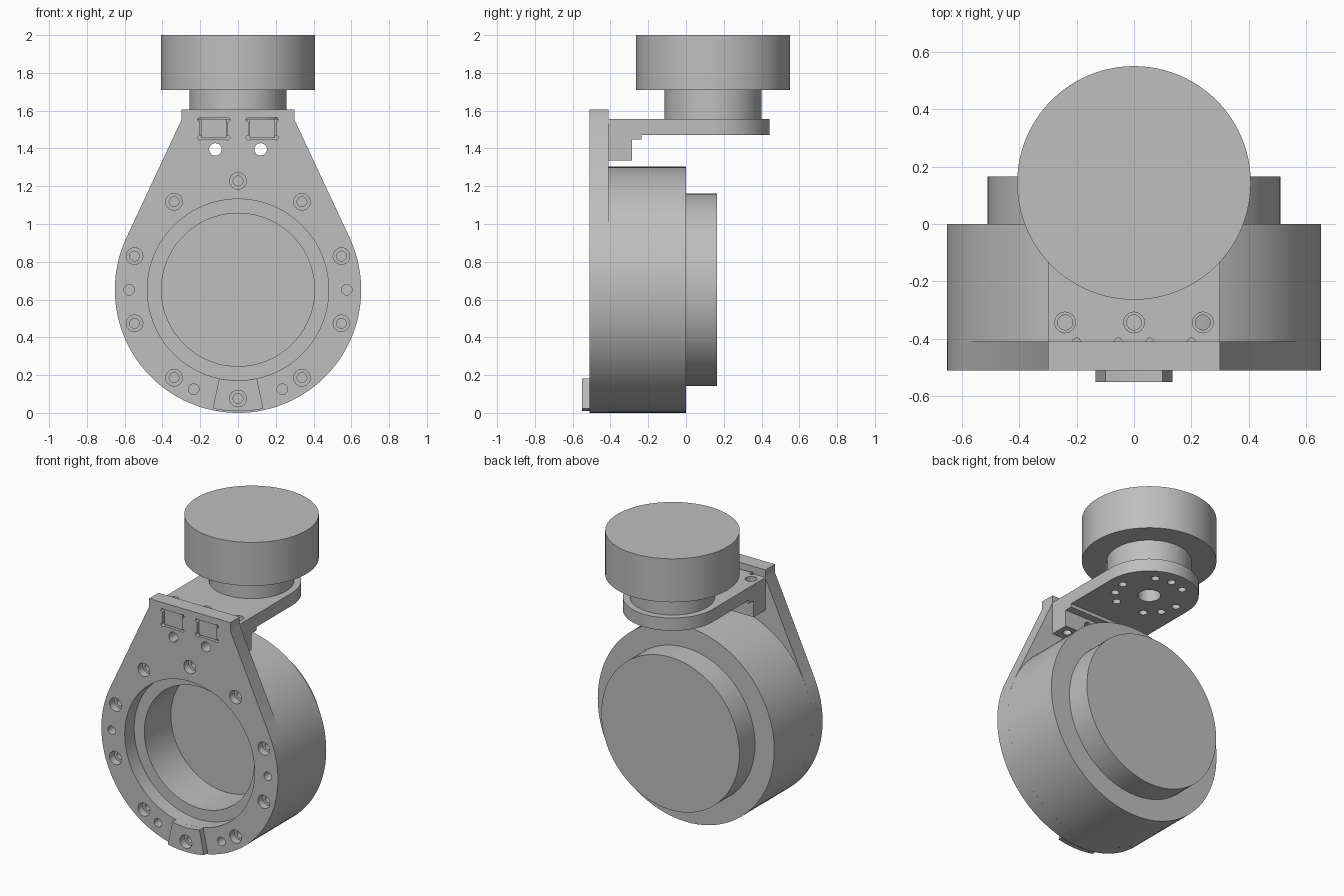
import bpy, bmesh
from math import sin, cos, pi, radians
from mathutils import Matrix, Vector

if "Cube" in bpy.data.objects:
    bpy.data.objects.remove(bpy.data.objects["Cube"])

grey = bpy.data.materials.new("plain grey")
grey.use_nodes = True
grey.diffuse_color = (0.52, 0.52, 0.52, 1)
grey.node_tree.nodes["Principled BSDF"].inputs["Base Color"].default_value = (0.52, 0.52, 0.52, 1)

CZ = 0.652                      # height of the ring axis
R = 0.652                       # outer radius of housing and face plate
FRONT, SEAT, REAR = -0.51, -0.41, 0.0
HUB_Y = 0.143                   # axis of the upper drum
DECK_LOW, DECK_TOP = 1.47, 1.555
HALF = 0.3                      # half width of the bracket
ALONG_Y = Matrix.Rotation(-pi / 2, 4, 'X')


def finish(name, bm):
    bmesh.ops.remove_doubles(bm, verts=bm.verts, dist=1e-5)
    bmesh.ops.recalc_face_normals(bm, faces=bm.faces)
    mesh = bpy.data.meshes.new(name)
    bm.to_mesh(mesh)
    bm.free()
    mesh.materials.append(grey)
    ob = bpy.data.objects.new(name, mesh)
    bpy.context.collection.objects.link(ob)
    return ob


def lathe(name, profile, matrix, steps=96):
    """Revolve (radius, height) points about local z, then place."""
    bm = bmesh.new()
    vs = [bm.verts.new((r, 0, h)) for r, h in profile]
    es = [bm.edges.new(p) for p in zip(vs, vs[1:])]
    bmesh.ops.spin(bm, geom=vs + es, axis=(0, 0, 1), cent=(0, 0, 0),
                   angle=2 * pi, steps=steps)
    bm.transform(matrix)
    return finish(name, bm)


def prism(name, points, push):
    """Extrude a flat outline of 3D points."""
    bm = bmesh.new()
    face = bm.faces.new([bm.verts.new(p) for p in points])
    out = bmesh.ops.extrude_face_region(bm, geom=[face])["geom"]
    bmesh.ops.translate(bm, vec=Vector(push),
                        verts=[v for v in out if isinstance(v, bmesh.types.BMVert)])
    # the extrusion leaves the source face in place as the opposite cap
    return finish(name, bm)


def box(name, x0, x1, y0, y1, z0, z1):
    return prism(name, [(x0, y0, z0), (x1, y0, z0), (x1, y1, z0), (x0, y1, z0)],
                 (0, 0, z1 - z0))


def arc(r, start, end, n):
    for i in range(n + 1):
        a = radians(start + (end - start) * i / n)
        yield r * cos(a), r * sin(a)


def drill_y(x, z, r, y0, y1):
    return lathe("drill", [(0, y0), (r, y0), (r, y1), (0, y1)],
                 Matrix.Translation((x, 0, z)) @ ALONG_Y, 24)


def drill_z(x, y, r, z0, z1):
    return lathe("drill", [(0, z0), (r, z0), (r, z1), (0, z1)],
                 Matrix.Translation((x, y, 0)), 24)


def bolt_y(x, z, y0):
    """Counterbored hole entering from the front."""
    return lathe("drill", [(0, y0 - 0.02), (0.044, y0 - 0.02), (0.044, y0 + 0.05),
                           (0.026, y0 + 0.05), (0.026, SEAT + 0.02), (0, SEAT + 0.02)],
                 Matrix.Translation((x, 0, z)) @ ALONG_Y, 24)


def cut(targets, cutters):
    for cutter in cutters:
        for ob in targets:
            mod = ob.modifiers.new("cut", 'BOOLEAN')
            mod.operation, mod.solver, mod.object = 'DIFFERENCE', 'EXACT', cutter
            bpy.context.view_layer.objects.active = ob
            bpy.ops.object.modifier_apply(modifier=mod.name)
        bpy.data.objects.remove(cutter)


parts = []
ring_place = Matrix.Translation((0, 0, CZ)) @ ALONG_Y

# Round housing with deep front recess and rear step
parts.append(lathe("housing", [
    (0, -0.13), (0.405, -0.13), (0.405, SEAT), (R, SEAT), (R, REAR),
    (0.51, REAR), (0.51, 0.165), (0, 0.165)], ring_place))

# Teardrop face plate with a flat top
outline = [(x, FRONT, CZ + z) for x, z in arc(R, 155, 385, 80)]
outline += [(HALF, FRONT, 1.55), (HALF, FRONT, 1.605),
            (-HALF, FRONT, 1.605), (-HALF, FRONT, 1.55)]
plate = prism("face_plate", outline, (0, SEAT - FRONT, 0))
bore = lathe("drill", [(0, -0.6), (0.48, -0.6), (0.48, -0.3), (0, -0.3)], ring_place)
cut([plate], [bore])

# Bolt circle and small dowel holes
for i in range(9):
    a = radians(-54 + 36 * i)
    cut([plate], [bolt_y(0.576 * cos(a), CZ + 0.576 * sin(a), FRONT)])
for deg in (0, 180, -66, -114):
    a = radians(deg)
    cut([plate], [drill_y(0.576 * cos(a), CZ + 0.576 * sin(a), 0.028, -0.6, -0.39)])

# Raised wedge at the bottom of the plate
wedge = [(x, -0.55, CZ + z) for x, z in arc(0.48, -102, -78, 10)]
wedge += [(x, -0.55, CZ + z) for x, z in arc(0.643, -78, -102, 10)]
lug = prism("bottom_lug", wedge, (0, 0.04, 0))
cut([lug, plate], [bolt_y(0, CZ - 0.576, -0.55)])

# Bracket deck with rounded rear end
deck_points = [(x, HUB_Y + y, DECK_LOW) for x, y in arc(HALF, 0, 180, 48)]
deck_points += [(-HALF, SEAT, DECK_LOW), (HALF, SEAT, DECK_LOW)]
deck = prism("bracket_deck", deck_points, (0, 0, DECK_TOP - DECK_LOW))

# Stepped block under the front of the deck
block = prism("bracket_block", [(-HALF, y, z) for y, z in (
    (SEAT, 1.337), (-0.285, 1.337), (-0.285, 1.447), (-0.235, 1.447),
    (-0.235, DECK_LOW), (SEAT, DECK_LOW))], (2 * HALF, 0, 0))

# Screw holes through plate, block and deck
for x in (-0.12, 0.12):
    cut([plate, block], [drill_y(x, 1.395, 0.033, -0.6, -0.2)])
for x in (-0.24, 0, 0.24):
    cut([deck, block], [drill_z(x, -0.343, 0.026, 1.2, 1.6)])
    cut([deck], [drill_z(x, -0.343, 0.036, 1.51, 1.6)])

# Slots with relieved corners, filled by bracket tongues
for side in (-1, 1):
    x0, x1 = sorted((side * 0.055, side * 0.2))
    cut([plate], [box("drill", x0, x1, -0.6, -0.3, 1.45, 1.56)])
    for x in (x0, x1):
        for z in (1.457, 1.553):
            cut([plate], [drill_y(x, z, 0.012, -0.6, -0.3)])
        cut([deck], [drill_z(x, SEAT, 0.013, 1.4, 1.6)])
    parts.append(box("left_tongue" if side > 0 else "right_tongue",
                     x0 + 0.005, x1 - 0.005, -0.498, SEAT, 1.455, DECK_TOP))

# Underside hole pattern: centre bore and three groups of three
cut([deck], [drill_z(0, HUB_Y, 0.07, 1.4, 1.6)])
for i in range(12):
    if i % 4 != 1:
        a = radians(30 * i)
        cut([deck], [drill_z(0.21 * cos(a), HUB_Y + 0.21 * sin(a), 0.025, 1.4, 1.6)])

# Upper hub and drum
parts.append(lathe("hub_and_drum", [
    (0, DECK_TOP), (0.257, DECK_TOP), (0.257, 1.71), (0.407, 1.71),
    (0.407, 2), (0, 2)], Matrix.Translation((0, HUB_Y, 0))))

# Smooth round walls, keep edges sharp
parts += [plate, lug, deck, block]
bpy.ops.object.select_all(action='DESELECT')
for ob in parts:
    ob.select_set(True)
bpy.context.view_layer.objects.active = plate
bpy.ops.object.shade_smooth_by_angle(angle=radians(30))
